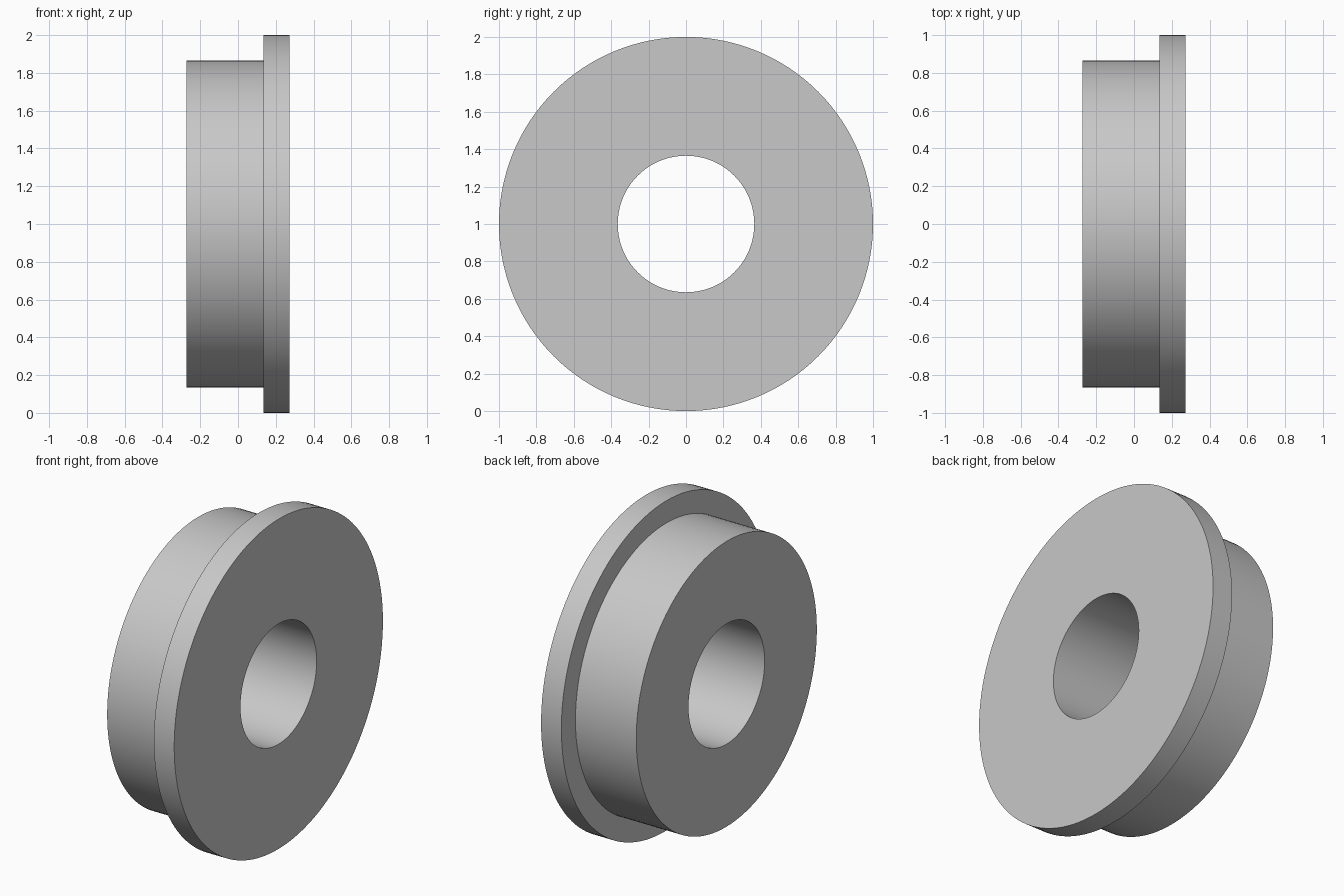
import bpy
import bmesh
from math import radians, tau
from mathutils import Vector

cube = bpy.data.objects.get("Cube")
if cube:
    bpy.data.objects.remove(cube, do_unlink=True)

# Single plain grey
grey = bpy.data.materials.new("plain_grey")
grey.use_nodes = True
colour = (0.58, 0.58, 0.58, 1.0)
grey.diffuse_color = colour
grey.node_tree.nodes["Principled BSDF"].inputs["Base Color"].default_value = colour

# Main dimensions
half_width = 0.272
flange_start = 0.136
bore_radius = 0.365
hub_radius = 0.865
flange_radius = 1.0
segments = 128

# Closed half section (position along axis, radius)
section = [
    (-half_width, bore_radius),
    (-half_width, hub_radius),
    (flange_start, hub_radius),
    (flange_start, flange_radius),
    (half_width, flange_radius),
    (half_width, bore_radius),
]

# Revolve the section around the x axis
bm = bmesh.new()
verts = [bm.verts.new((x, 0, r)) for x, r in section]
edges = [bm.edges.new((a, b)) for a, b in zip(verts, verts[1:] + verts[:1])]
bmesh.ops.spin(bm, geom=verts + edges, cent=Vector(), axis=Vector((1, 0, 0)),
               angle=tau, steps=segments, use_merge=False)
bmesh.ops.remove_doubles(bm, verts=bm.verts[:], dist=0.0005)
bmesh.ops.recalc_face_normals(bm, faces=bm.faces[:])

mesh = bpy.data.meshes.new("flanged_bushing")
bm.to_mesh(mesh)
bm.free()
mesh.materials.append(grey)

# Stand the flange rim on the ground
bushing = bpy.data.objects.new("flanged_bushing", mesh)
bushing.location.z = flange_radius
bpy.context.collection.objects.link(bushing)

# Smooth walls, crisp rims
bpy.ops.object.select_all(action="DESELECT")
bushing.select_set(True)
bpy.context.view_layer.objects.active = bushing
bpy.ops.object.shade_smooth_by_angle(angle=radians(30))
